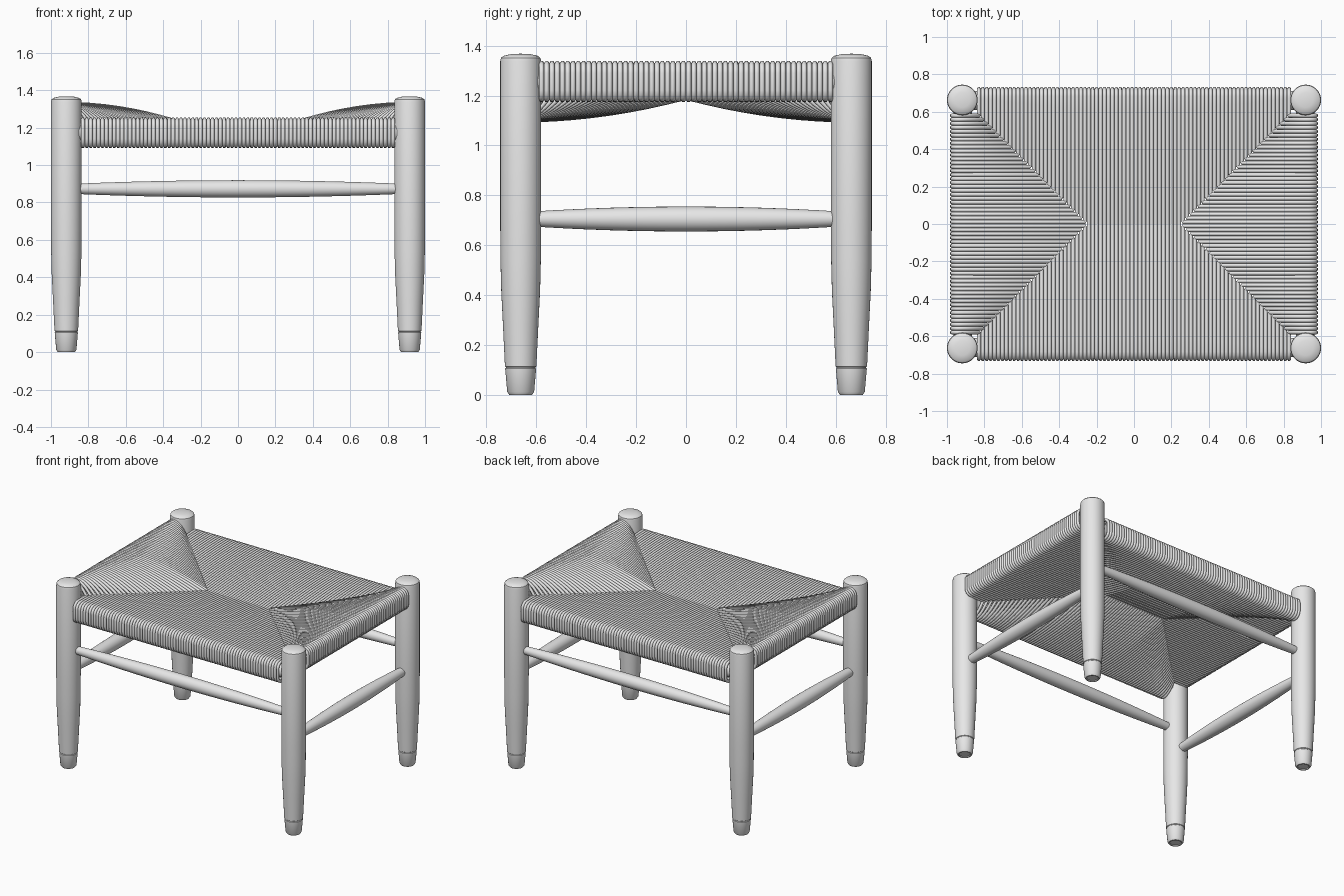
import bpy
import bmesh
import math
from mathutils import Matrix, Vector

cube = bpy.data.objects.get("Cube")
if cube:
    bpy.data.objects.remove(cube, do_unlink=True)

grey = bpy.data.materials.new("pale_grey")
grey.use_nodes = True
grey.diffuse_color = (0.8, 0.8, 0.8, 1)
grey.node_tree.nodes["Principled BSDF"].inputs["Base Color"].default_value = (0.8, 0.8, 0.8, 1)

LEG_X, LEG_Y = 0.918, 0.663
CORD = 0.0107          # cord radius
APEX = 0.25            # half length of the centre seam
CORNER = 0.59          # where the diagonal seams reach the legs


def activate(obj):
    bpy.ops.object.select_all(action='DESELECT')
    obj.select_set(True)
    bpy.context.view_layer.objects.active = obj


def lathe(name, profile, matrix, steps=40):
    """Turn a (radius, height) profile about z, then place it."""
    bm = bmesh.new()
    verts = [bm.verts.new((r, 0, z)) for r, z in profile]
    edges = [bm.edges.new(pair) for pair in zip(verts, verts[1:])]
    bmesh.ops.spin(bm, geom=verts + edges, cent=(0, 0, 0), axis=(0, 0, 1),
                   angle=math.tau, steps=steps, use_duplicate=False)
    bmesh.ops.remove_doubles(bm, verts=bm.verts, dist=0.0001)
    bmesh.ops.recalc_face_normals(bm, faces=bm.faces)
    bm.transform(matrix)
    mesh = bpy.data.meshes.new(name)
    bm.to_mesh(mesh)
    bm.free()
    mesh.materials.append(grey)
    obj = bpy.data.objects.new(name, mesh)
    bpy.context.collection.objects.link(obj)
    activate(obj)
    bpy.ops.object.shade_smooth_by_angle(angle=math.radians(35))
    return obj


# Turned legs with a tapered foot and a fine groove
leg_profile = [(0, 0.006), (0.036, 0.006), (0.038, 0), (0.046, 0), (0.054, 0.012),
               (0.062, 0.105), (0.059, 0.108), (0.059, 0.111), (0.063, 0.114),
               (0.071, 0.28), (0.078, 0.42), (0.081, 0.54), (0.082, 0.68),
               (0.082, 1.338), (0.079, 1.351), (0.07, 1.359), (0.04, 1.366), (0, 1.368)]
for front, y in (("front", -LEG_Y), ("back", LEG_Y)):
    for side, x in (("right", -LEG_X), ("left", LEG_X)):
        lathe(f"{front}_{side}_leg", leg_profile, Matrix.Translation((x, y, 0)))


def bar_profile(half, r_end, r_mid, rings=16):
    """Spindle that swells towards its middle."""
    pts = [(0, -half)]
    for i in range(rings + 1):
        t = 2 * i / rings - 1
        pts.append((r_end + (r_mid - r_end) * (1 - t * t), half * t))
    return pts + [(0, half)]


along_x = Matrix.Rotation(math.pi / 2, 4, 'Y')
along_y = Matrix.Rotation(math.pi / 2, 4, 'X')

# Stretchers and the hidden seat rails
for s, front, side in ((-1, "front", "right"), (1, "back", "left")):
    lathe(f"{front}_stretcher", bar_profile(0.85, 0.028, 0.046),
          Matrix.Translation((0, s * LEG_Y, 0.873)) @ along_x, 24)
    lathe(f"{side}_stretcher", bar_profile(0.6, 0.031, 0.05),
          Matrix.Translation((s * LEG_X, 0, 0.705)) @ along_y, 24)
    lathe(f"{front}_seat_rail", bar_profile(0.9, 0.05, 0.05, 1),
          Matrix.Translation((0, s * 0.66, 1.172)) @ along_x, 16)
    lathe(f"{side}_seat_rail", bar_profile(0.64, 0.05, 0.05, 1),
          Matrix.Translation((s * 0.915, 0, 1.255)) @ along_y, 16)


def cord_path(outer, inner, top, bottom, seam_top, seam_bottom):
    """Seam, over the rail, down its outside and back under to the seam."""
    bend, n = 0.04, 9
    start = outer - bend
    pts = []
    for i in range(n, 0, -1):
        t = i / n
        pts.append((start + (inner - start) * t, top + (seam_top - top) * t * t))
    for centre_z, first in ((top - bend, 90), (bottom + bend, 0)):
        for k in range(5):
            a = math.radians(first - 22.5 * k)
            pts.append((start + bend * math.cos(a), centre_z + bend * math.sin(a)))
    for i in range(1, n + 1):
        t = i / n
        pts.append((start + (inner - start) * t, bottom + (seam_bottom - bottom) * t * t))
    return pts


def cord_panel(name, count, half, outer, top, bottom, inner_at, place):
    """One woven seat panel made of parallel cords."""
    curve = bpy.data.curves.new(name, 'CURVE')
    curve.dimensions = '3D'
    curve.bevel_depth = CORD
    curve.bevel_resolution = 1
    curve.use_fill_caps = True
    for i in range(count):
        v = half * (2 * (i + 0.5) / count - 1)
        inner, along = inner_at(abs(v))
        f = along / CORNER
        path = cord_path(outer - CORD, inner, top - CORD, bottom + CORD,
                         1.212 + 0.03 * f, 1.192 - 0.01 * f)
        spline = curve.splines.new('POLY')
        spline.points.add(len(path) - 1)
        for point, (u, z) in zip(spline.points, path):
            point.co = Vector((*place(u, v), z, 1))
    curve.materials.append(grey)
    obj = bpy.data.objects.new(name, curve)
    bpy.context.collection.objects.link(obj)
    activate(obj)
    bpy.ops.object.convert(target='MESH')
    bpy.ops.object.shade_smooth_by_angle(angle=math.radians(65))


def long_inner(v):
    d = max(0, v - APEX)
    return d, d


def short_inner(v):
    return APEX + v, v


# Woven seat: low front and back panels, high side panels
for s, front, side in ((-1, "front", "right"), (1, "back", "left")):
    cord_panel(f"{front}_seat_cords", 80, 0.84, 0.733, 1.255, 1.09, long_inner,
               lambda u, v, s=s: (v, s * u))
    cord_panel(f"{side}_seat_cords", 56, CORNER, 0.985, 1.34, 1.172, short_inner,
               lambda u, v, s=s: (s * u, v))
